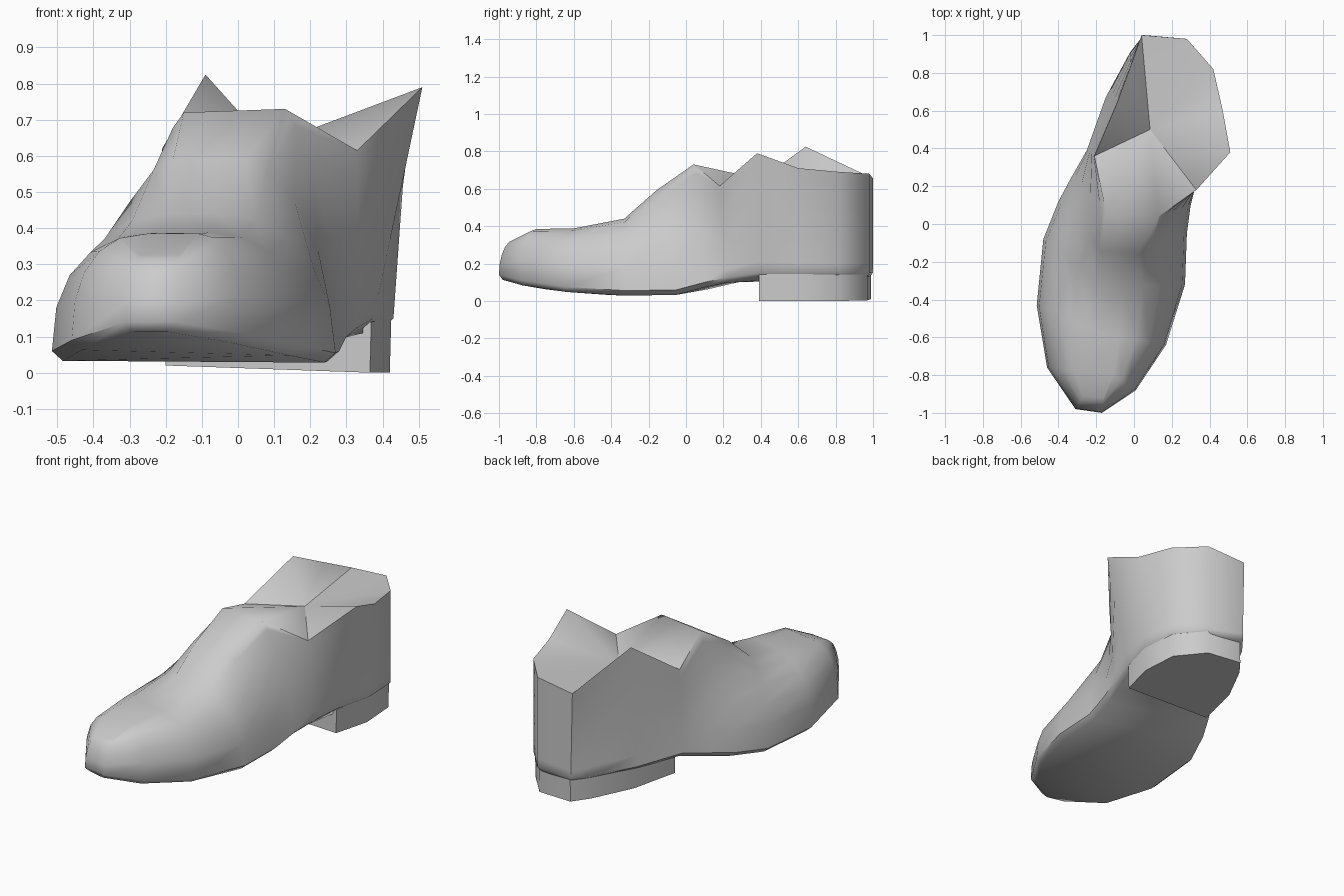
import bpy, bmesh, math
from mathutils import Vector

if "Cube" in bpy.data.objects:
    bpy.data.objects.remove(bpy.data.objects["Cube"])

leather = bpy.data.materials.new("grey_leather")
leather.diffuse_color = (0.6, 0.6, 0.6, 1)
leather.use_nodes = True
leather.node_tree.nodes["Principled BSDF"].inputs["Base Color"].default_value = leather.diffuse_color


def finish(bm, name, angle):
    bmesh.ops.recalc_face_normals(bm, faces=bm.faces)
    mesh = bpy.data.meshes.new(name)
    bm.to_mesh(mesh)
    bm.free()
    mesh.materials.append(leather)
    obj = bpy.data.objects.new(name, mesh)
    bpy.context.collection.objects.link(obj)
    bpy.ops.object.select_all(action='DESELECT')
    obj.select_set(True)
    bpy.context.view_layer.objects.active = obj
    bpy.ops.object.shade_smooth_by_angle(angle=math.radians(angle))


# Ribs from toe to heel: welt point, top point, roundness (2 = straight wall)
LEFT = [
    ((-.31, -.98, .14), (-.27, -.91, .325), 1.0),
    ((-.46, -.76, .09), (-.25, -.78, .385), .85),
    ((-.515, -.43, .06), (-.22, -.56, .388), .85),
    ((-.48, -.08, .06), (-.20, -.31, .44), .95),
    ((-.40, .12, .09), (-.18, -.14, .59), 1.2),
    ((-.33, .25, .12), (-.15, .07, .72), 1.5),
    ((-.25, .39, .15), (-.21, .36, .62), 2),
    ((-.15, .67, .15), (-.09, .64, .825), 2),
    ((-.02, .91, .15), (-.02, .83, .735), 2),
    ((.05, 1.0, .15), (.04, 1.0, .655), 2),
]
RIGHT = [
    ((-.17, -1.0, .14), (-.16, -.92, .325), 1.0),
    ((.01, -.88, .11), (-.11, -.80, .385), .85),
    ((.17, -.64, .075), (-.08, -.60, .388), .85),
    ((.27, -.32, .055), (-.06, -.33, .44), .95),
    ((.28, -.05, .06), (.02, -.16, .59), 1.2),
    ((.30, .10, .10), (.13, .04, .73), 1.5),
    ((.33, .22, .125), (.33, .18, .615), 2),
    ((.375, .39, .15), (.51, .38, .79), 2),
    ((.43, .60, .15), (.47, .60, .71), 2),
    ((.42, .82, .15), (.42, .82, .69), 2),
    ((.28, .98, .15), (.28, .98, .68), 2),
]
FRONT = 6          # ribs that meet across the vamp
STEPS = 5


def rib(bm, welt, top, p):
    """Column of vertices from the sole edge up to the top."""
    e, t = Vector(welt), Vector(top)
    centre = Vector((-.08 + .18 * e.y, e.y * .92, e.z))
    inward = (centre - e).normalized() * .03
    col = [bm.verts.new(e + inward - Vector((0, 0, .027)))]
    for i in range(STEPS + 1):
        a = math.pi / 2 * i / STEPS
        c, s = max(math.cos(a), 0) ** p, math.sin(a) ** p
        if i == STEPS:
            c = 0
        xy = t.lerp(e, c)
        col.append(bm.verts.new((xy.x, xy.y, e.z + (t.z - e.z) * s)))
    return col


# Shoe upper and sole
bm = bmesh.new()
left = [rib(bm, *r) for r in LEFT]
right = [rib(bm, *r) for r in RIGHT]
ring = left[::-1] + right
for a, b in zip(ring, ring[1:] + ring[:1]):
    for k in range(len(a) - 1):
        bm.faces.new((a[k], b[k], b[k + 1], a[k + 1]))
# Vamp strip on top and sole strip underneath
for i in range(FRONT - 1):
    for k in (0, -1):
        bm.faces.new((left[i][k], right[i][k], right[i + 1][k], left[i + 1][k]))
back = left[FRONT - 1:] + right[:FRONT - 2:-1]
bm.faces.new([c[0] for c in back])
# Sunken closing surface inside the jagged ankle rim
mid = bm.verts.new((.085, .5, .63))
for a, b in zip(back, back[1:] + back[:1]):
    bm.faces.new((a[-1], b[-1], mid))
finish(bm, "shoe_upper", 50)

# Heel block
OUTLINE = [(-.20, .39), (-.13, .67), (-.01, .90), (.06, .99), (.275, .97),
           (.405, .82), (.42, .60), (.365, .39)]
bm = bmesh.new()
low = [bm.verts.new((x, y, max(0, .013 - .035 * x))) for x, y in OUTLINE]
high = [bm.verts.new((x * 1.01, y, .155 if y > .4 else .14)) for x, y in OUTLINE]
n = len(OUTLINE)
for i in range(n):
    j = (i + 1) % n
    bm.faces.new((low[i], low[j], high[j], high[i]))
bm.faces.new(low)
bm.faces.new(high)
finish(bm, "heel", 50)
